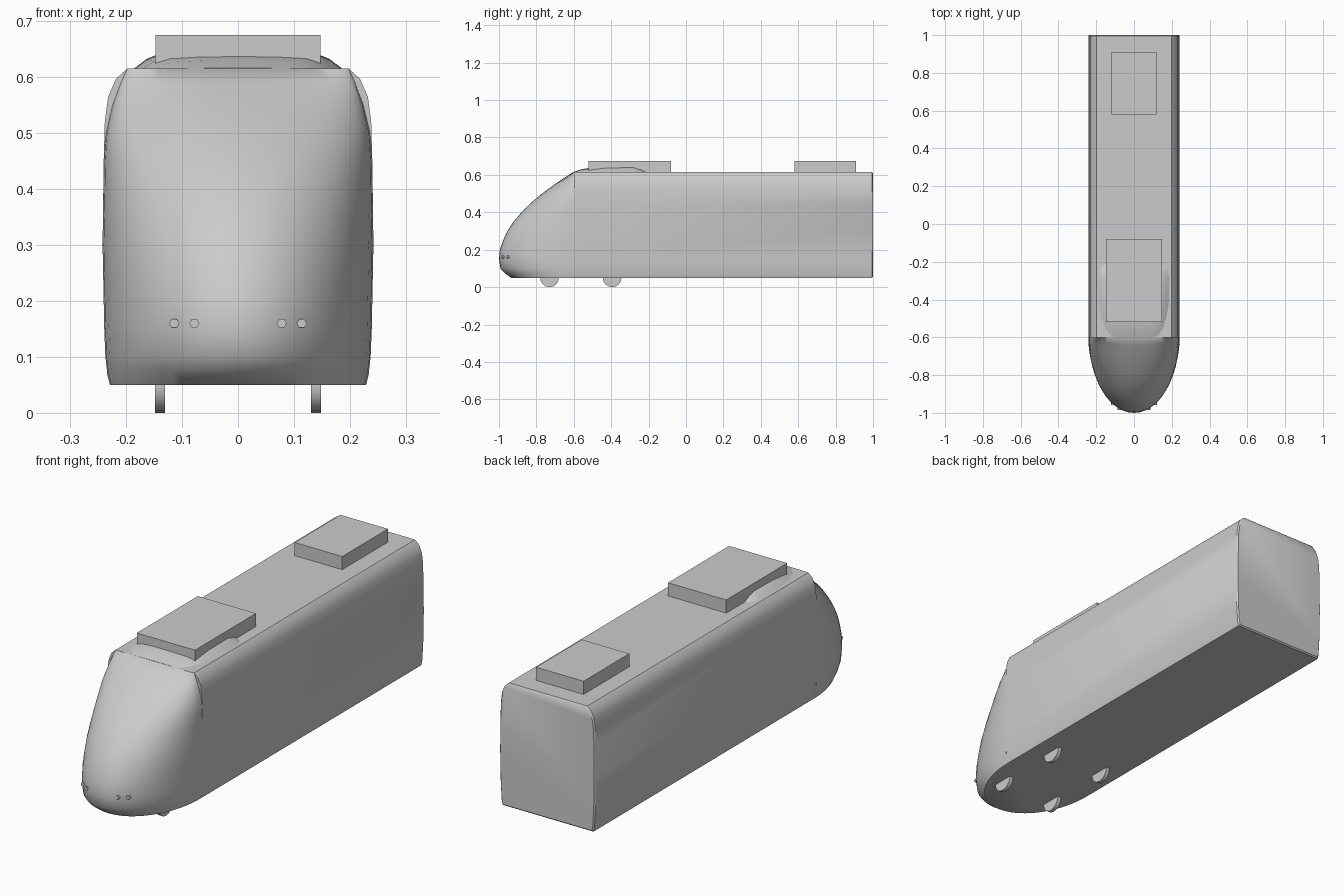
import bpy
import bmesh
from math import sin, cos, pi, radians, sqrt

cube = bpy.data.objects.get("Cube")
if cube:
    bpy.data.objects.remove(cube)

grey = bpy.data.materials.new("light grey")
grey.use_nodes = True
grey.diffuse_color = (0.6, 0.6, 0.6, 1)
grey.node_tree.nodes["Principled BSDF"].inputs["Base Color"].default_value = (0.6, 0.6, 0.6, 1)


def finish(name, bm, smooth=None):
    """Turn a bmesh into a named grey object."""
    bmesh.ops.recalc_face_normals(bm, faces=bm.faces)
    mesh = bpy.data.meshes.new(name)
    bm.to_mesh(mesh)
    bm.free()
    mesh.materials.append(grey)
    obj = bpy.data.objects.new(name, mesh)
    bpy.context.collection.objects.link(obj)
    if smooth:
        bpy.ops.object.select_all(action='DESELECT')
        obj.select_set(True)
        bpy.context.view_layer.objects.active = obj
        bpy.ops.object.shade_smooth_by_angle(angle=radians(smooth))
    return obj


def loft(name, rings, smooth):
    """Skin a list of equal-length closed rings and cap both ends."""
    bm = bmesh.new()
    loops = [[bm.verts.new(p) for p in ring] for ring in rings]
    n = len(loops[0])
    for a, b in zip(loops, loops[1:]):
        for i in range(n):
            j = (i + 1) % n
            bm.faces.new((a[i], a[j], b[j], b[i]))
    bm.faces.new(loops[0])
    bm.faces.new(loops[-1])
    return finish(name, bm, smooth)


def box(name, half_x, y0, y1, z0, z1):
    rings = [[(-half_x, y, z0), (half_x, y, z0), (half_x, y, z1), (-half_x, y, z1)]
             for y in (y0, y1)]
    return loft(name, rings, None)


def cylinder(name, radius, depth, sides, location, axis):
    """Cylinder lying along the x or y axis."""
    rings = []
    for d in (-depth / 2, depth / 2):
        ring = []
        for i in range(sides):
            u = radius * cos(2 * pi * i / sides)
            v = radius * sin(2 * pi * i / sides)
            p = (d, u, v) if axis == 'x' else (u, d, v)
            ring.append(tuple(a + b for a, b in zip(p, location)))
        rings.append(ring)
    return loft(name, rings, 35)


# Main carriage: half profile (x, z), mirrored and swept along y
half = [(0.229, 0.05), (0.234, 0.07), (0.239, 0.15), (0.242, 0.3), (0.24, 0.45),
        (0.238, 0.52), (0.232, 0.565), (0.218, 0.597), (0.198, 0.615)]
profile = half + [(-x, z) for x, z in reversed(half)]


def section(y, inset=0.0):
    k = 1 - inset / 0.24
    return [(x * k, y, 0.33 + (z - 0.33) * k) for x, z in profile]


loft("carriage_body", [section(-0.6), section(0.994), section(1.0, 0.005)], 40)

# Nose: stacked half-ellipses given as (height, half width, length)
layers = [(0.05, 0.229, 0.335), (0.075, 0.234, 0.37), (0.1, 0.237, 0.392),
          (0.15, 0.239, 0.4), (0.2, 0.24, 0.395), (0.25, 0.241, 0.378),
          (0.3, 0.242, 0.355), (0.35, 0.241, 0.322), (0.4, 0.24, 0.28),
          (0.45, 0.239, 0.23), (0.5, 0.236, 0.17), (0.55, 0.224, 0.102),
          (0.59, 0.209, 0.042), (0.615, 0.198, 0.003)]
SEGMENTS = 24
loft("nose", [[(w * cos(pi * i / SEGMENTS), -0.6 - l * sin(pi * i / SEGMENTS), z)
               for i in range(SEGMENTS + 1)] for z, w, l in layers], 40)

# Roof fairing: low dome given as (y, half width, top height)
stations = [(-0.6, 0.13, 0.616), (-0.56, 0.155, 0.63), (-0.5, 0.175, 0.64),
            (-0.42, 0.188, 0.647), (-0.28, 0.19, 0.649), (-0.24, 0.185, 0.634),
            (-0.21, 0.165, 0.616)]
rings = []
for y, w, top in stations:
    side = [(1, 0), (0.86, 0.55), (0.72, 0.85), (0.4, 0.97)]
    outline = side + [(0, 1)] + [(-x, h) for x, h in reversed(side)]
    rings.append([(w * x, y, 0.612 + (top - 0.612) * h) for x, h in outline])
loft("roof_fairing", rings, 40)

# Roof equipment boxes
box("front_roof_box", 0.147, -0.52, -0.08, 0.612, 0.675)
box("rear_roof_box", 0.12, 0.58, 0.91, 0.612, 0.675)

# Wheels and headlights on both sides
for label, s in (("left", 1), ("right", -1)):
    for pos, y in (("front", -0.73), ("rear", -0.395)):
        cylinder(f"{pos}_{label}_wheel", 0.05, 0.018, 16, (s * 0.139, y, 0.05), 'x')
    for pos, x in (("inner", 0.078), ("outer", 0.114)):
        y = -0.6 - 0.4 * sqrt(1 - (x / 0.239) ** 2)
        cylinder(f"{pos}_{label}_headlight", 0.009, 0.02, 6, (s * x, y + 0.004, 0.16), 'y')
